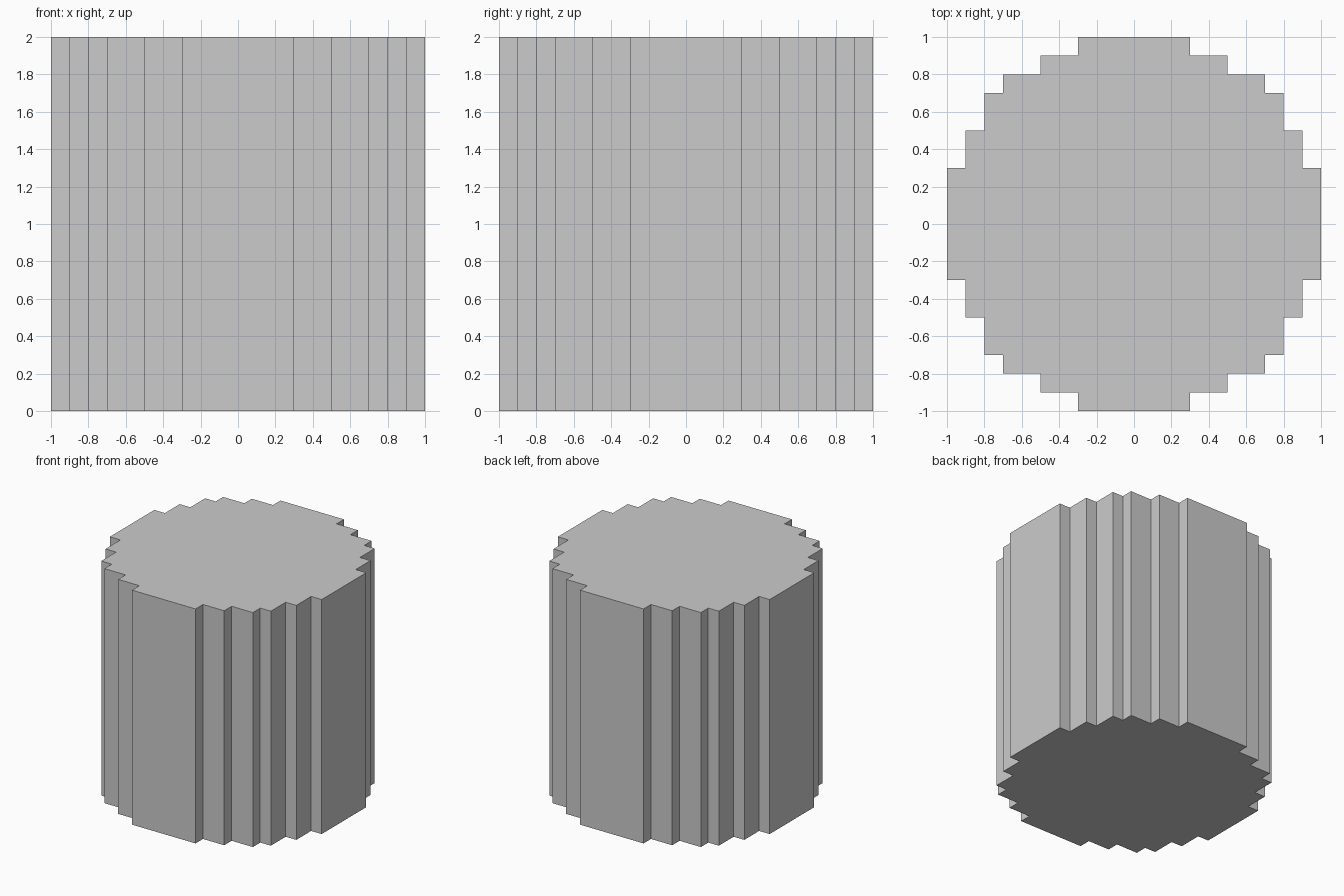
import bpy, bmesh
from mathutils import Vector

if "Cube" in bpy.data.objects:
    bpy.data.objects.remove(bpy.data.objects["Cube"])

HEIGHT = 2.0

# Stepped outline of one quarter, counterclockwise
quarter = [(1, 0.3), (0.9, 0.3), (0.9, 0.5), (0.8, 0.5), (0.8, 0.7), (0.7, 0.7),
           (0.7, 0.8), (0.5, 0.8), (0.5, 0.9), (0.3, 0.9), (0.3, 1)]

# Repeat the quarter in four 90 degree turns
outline = []
for turn in range(4):
    outline += quarter
    quarter = [(-y, x) for x, y in quarter]

# Extrude the outline into the stepped column
bm = bmesh.new()
base = bm.faces.new([bm.verts.new((x, y, 0)) for x, y in outline])
result = bmesh.ops.extrude_face_region(bm, geom=[base], use_keep_orig=True)
top = [v for v in result["geom"] if isinstance(v, bmesh.types.BMVert)]
bmesh.ops.translate(bm, verts=top, vec=Vector((0, 0, HEIGHT)))
bmesh.ops.recalc_face_normals(bm, faces=bm.faces)

mesh = bpy.data.meshes.new("stepped_column")
bm.to_mesh(mesh)
bm.free()
column = bpy.data.objects.new("stepped_column", mesh)
bpy.context.collection.objects.link(column)
